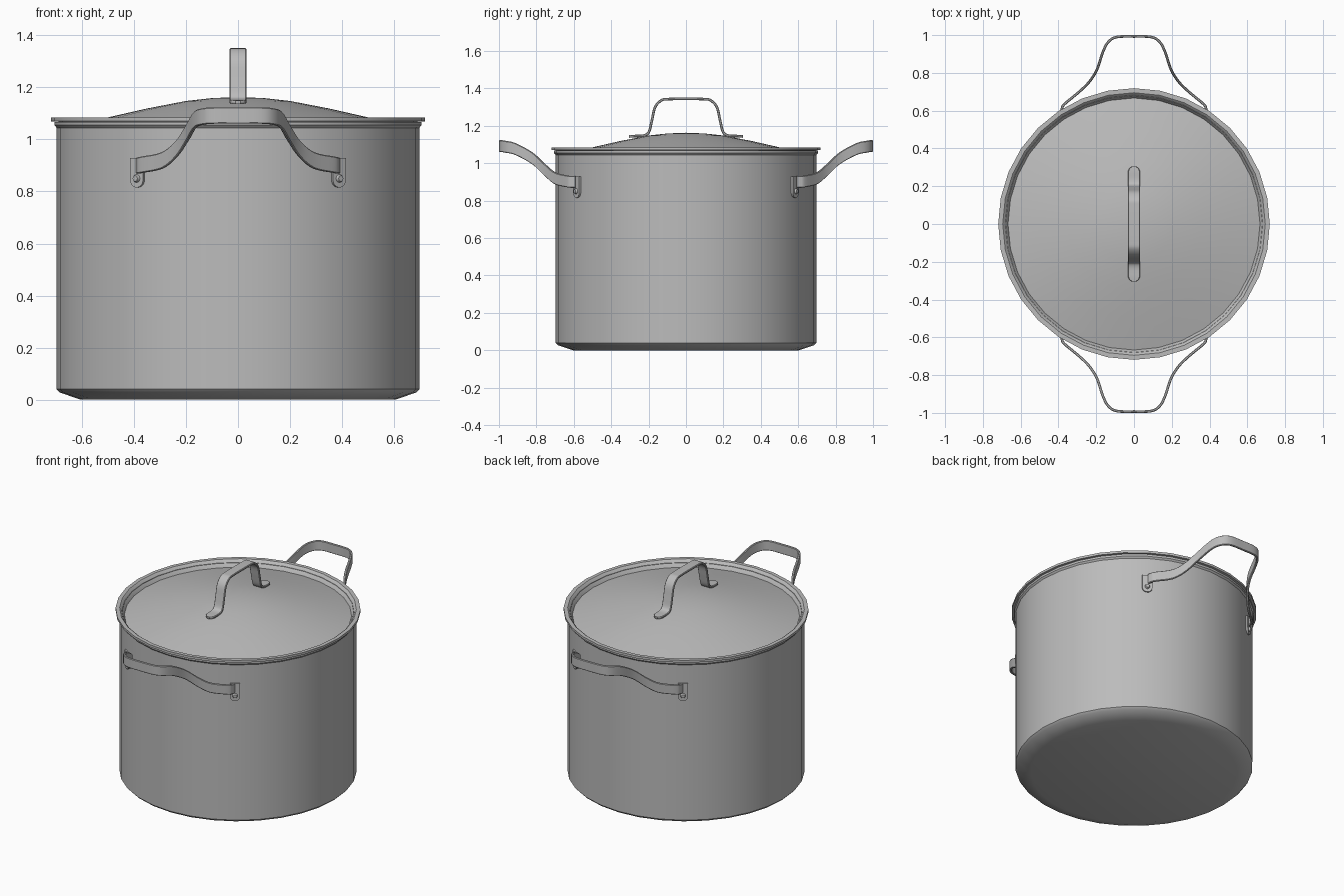
import bpy, bmesh, math
from mathutils import Vector, Matrix

cube = bpy.data.objects.get("Cube")
if cube:
    bpy.data.objects.remove(cube, do_unlink=True)

steel = bpy.data.materials.new("brushed steel")
steel.use_nodes = True
GREY = (0.5, 0.5, 0.5, 1)
steel.diffuse_color = GREY
steel.node_tree.nodes["Principled BSDF"].inputs["Base Color"].default_value = GREY


def finish(name, bm, angle=35):
    bmesh.ops.remove_doubles(bm, verts=bm.verts, dist=1e-5)
    bmesh.ops.recalc_face_normals(bm, faces=bm.faces)
    mesh = bpy.data.meshes.new(name)
    bm.to_mesh(mesh)
    bm.free()
    mesh.materials.append(steel)
    ob = bpy.data.objects.new(name, mesh)
    bpy.context.collection.objects.link(ob)
    bpy.ops.object.select_all(action="DESELECT")
    ob.select_set(True)
    bpy.context.view_layer.objects.active = ob
    bpy.ops.object.shade_smooth_by_angle(angle=math.radians(angle))
    return ob


def lathe(name, profile, sides=32):
    bm = bmesh.new()
    vs = [bm.verts.new((r, 0, z)) for r, z in profile]
    es = [bm.edges.new(pair) for pair in zip(vs, vs[1:])]
    bmesh.ops.spin(bm, geom=vs + es, cent=(0, 0, 0), axis=(0, 0, 1),
                   angle=2 * math.pi, steps=sides)
    return finish(name, bm)


def smooth_path(pts, steps=5):
    """Catmull-Rom curve through the points."""
    p = [Vector(q) for q in pts]
    p = [2 * p[0] - p[1]] + p + [2 * p[-1] - p[-2]]
    out = []
    for a, b, c, d in zip(p, p[1:], p[2:], p[3:]):
        for i in range(steps):
            t = i / steps
            out.append(0.5 * (2 * b + (c - a) * t + (2 * a - 5 * b + 4 * c - d) * t * t
                              + (3 * b - a - 3 * c + d) * t ** 3))
    return out + [p[-2]]


def strap(name, half, mirror, across, width, thick, round_ends=False):
    """Flat metal strip with softened edges, swept along a mirrored path."""
    path = smooth_path(half + [mirror(q) for q in reversed(half[:-1])])
    across = Vector(across)
    bm = bmesh.new()
    rings = []
    for i, p in enumerate(path):
        tangent = (path[min(i + 1, len(path) - 1)] - path[max(i - 1, 0)]).normalized()
        normal = tangent.cross(across).normalized()
        w, t = width / 2, thick / 2
        if round_ends:
            s = min((p - path[0]).length, (p - path[-1]).length)
            w *= math.sqrt(max(0.1, 1 - max(0, 1 - s / w) ** 2))
        section = [(w, -t / 2), (w, t / 2), (w - t / 2, t), (t / 2 - w, t),
                   (-w, t / 2), (-w, -t / 2), (t / 2 - w, -t), (w - t / 2, -t)]
        rings.append([bm.verts.new(p + across * u + normal * v) for u, v in section])
    for a, b in zip(rings, rings[1:]):
        for k in range(8):
            bm.faces.new((a[k], a[k - 1], b[k - 1], b[k]))
    bm.faces.new(rings[0])
    bm.faces.new(rings[-1])
    return finish(name, bm)


def bracket(name, x, side):
    """Round-bottomed plate with a domed rivet, set tangent to the wall."""
    a = math.atan2(side * 0.58, x)
    place = Matrix.Translation((0.697 * math.cos(a), 0.697 * math.sin(a), 0)) \
        @ Matrix.Rotation(a, 4, "Z")
    bm = bmesh.new()
    w, low, high = 0.03, 0.845, 0.928
    outline = [(w, high), (-w, high)]
    outline += [(-w * math.cos(k * math.pi / 8), low - w * math.sin(k * math.pi / 8))
                for k in range(9)]
    face = bm.faces.new([bm.verts.new((-0.008, y, z)) for y, z in outline])
    ext = bmesh.ops.extrude_face_region(bm, geom=[face])
    bmesh.ops.translate(bm, vec=(0.016, 0, 0),
                        verts=[v for v in ext["geom"] if isinstance(v, bmesh.types.BMVert)])
    bmesh.ops.create_cone(bm, cap_ends=True, segments=12, radius1=0.016, radius2=0.011,
                          depth=0.012,
                          matrix=Matrix.Translation((0.013, 0, 0.85))
                          @ Matrix.Rotation(math.pi / 2, 4, "Y"))
    bm.transform(place)
    finish(name, bm)


# Pot body with bevelled base, rolled lip and hollow inside
lathe("pot_body", [(0, 0), (0.605, 0), (0.685, 0.027), (0.697, 0.04), (0.697, 1.045),
                   (0.706, 1.055), (0.706, 1.068), (0.68, 1.068), (0.678, 0.05), (0, 0.05)])

# Lid: low dome inside a raised rim
lathe("lid", [(0, 1.163), (0.1, 1.159), (0.2, 1.148), (0.35, 1.119), (0.5, 1.085),
              (0.667, 1.043), (0.688, 1.08), (0.695, 1.085), (0.719, 1.085),
              (0.719, 1.07), (0.69, 1.069), (0.667, 1.032), (0.5, 1.073),
              (0.2, 1.136), (0, 1.15)])

# Lid handle
strap("lid_handle",
      [(0, -0.305, 1.143), (0, -0.28, 1.145), (0, -0.225, 1.148), (0, -0.198, 1.168),
       (0, -0.182, 1.23), (0, -0.165, 1.3), (0, -0.13, 1.337), (0, -0.09, 1.343),
       (0, 0, 1.344)],
      lambda q: (q[0], -q[1], q[2]), (1, 0, 0), 0.065, 0.014, True)

# Side handles with riveted brackets
for side, label in ((-1, "front"), (1, "back")):
    half = [(0.385, 0.592, 0.9), (0.382, 0.61, 0.9), (0.368, 0.635, 0.903),
            (0.29, 0.7, 0.92), (0.235, 0.755, 0.965), (0.195, 0.82, 1.025),
            (0.165, 0.91, 1.075), (0.135, 0.965, 1.088), (0.09, 0.99, 1.092),
            (0, 0.993, 1.092)]
    half = [(x, y * side, z) for x, y, z in half]
    strap(label + "_handle", half, lambda q: (-q[0], q[1], q[2]), (0, 0, 1), 0.063, 0.014)
    for x, hand in ((0.385, "left"), (-0.385, "right")):
        bracket(label + "_" + hand + "_bracket", x, side)
